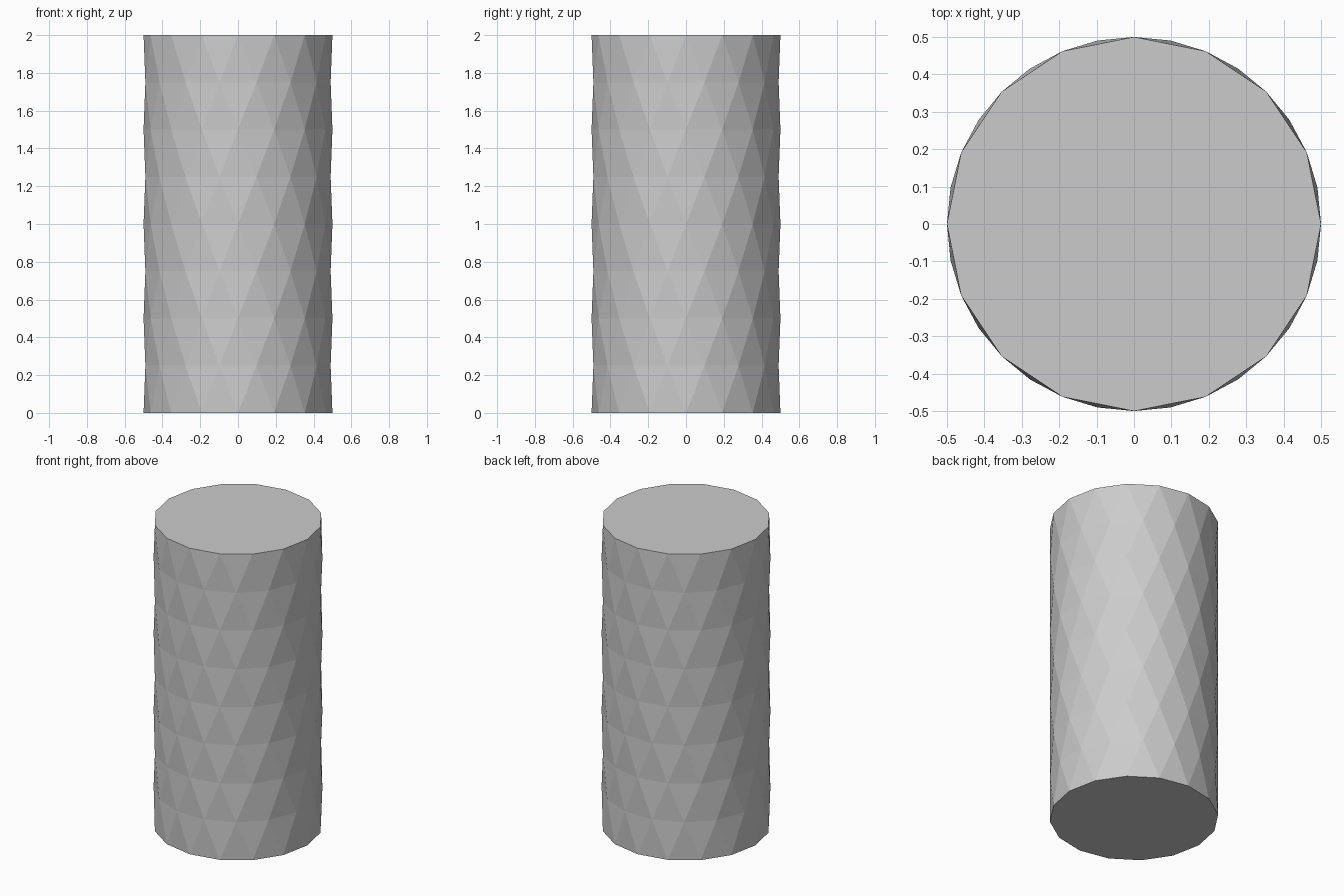
import bpy, bmesh
from math import pi, cos, sin

if "Cube" in bpy.data.objects:
    bpy.data.objects.remove(bpy.data.objects["Cube"])

SIDES, LEVELS, RADIUS, HEIGHT = 16, 8, 0.5, 2.0

bm = bmesh.new()

# Rings of vertices, every other ring turned by half a side
rings = []
for k in range(LEVELS + 1):
    turn = 0.5 * (k % 2)
    rings.append([bm.verts.new((RADIUS * cos(2 * pi * (i + turn) / SIDES),
                                RADIUS * sin(2 * pi * (i + turn) / SIDES),
                                HEIGHT * k / LEVELS)) for i in range(SIDES)])

# Triangles between neighbouring rings make the diamond facets
for k in range(LEVELS):
    low, high = rings[k], rings[k + 1]
    for i in range(SIDES):
        j = (i + 1) % SIDES
        if k % 2 == 0:
            bm.faces.new((low[i], low[j], high[i]))
            bm.faces.new((low[j], high[j], high[i]))
        else:
            bm.faces.new((low[i], high[j], high[i]))
            bm.faces.new((low[i], low[j], high[j]))

# Flat end caps
bm.faces.new(rings[0][::-1])
bm.faces.new(rings[-1])
bm.normal_update()

mesh = bpy.data.meshes.new("faceted_cylinder")
bm.to_mesh(mesh)
bm.free()
obj = bpy.data.objects.new("faceted_cylinder", mesh)
bpy.context.collection.objects.link(obj)
